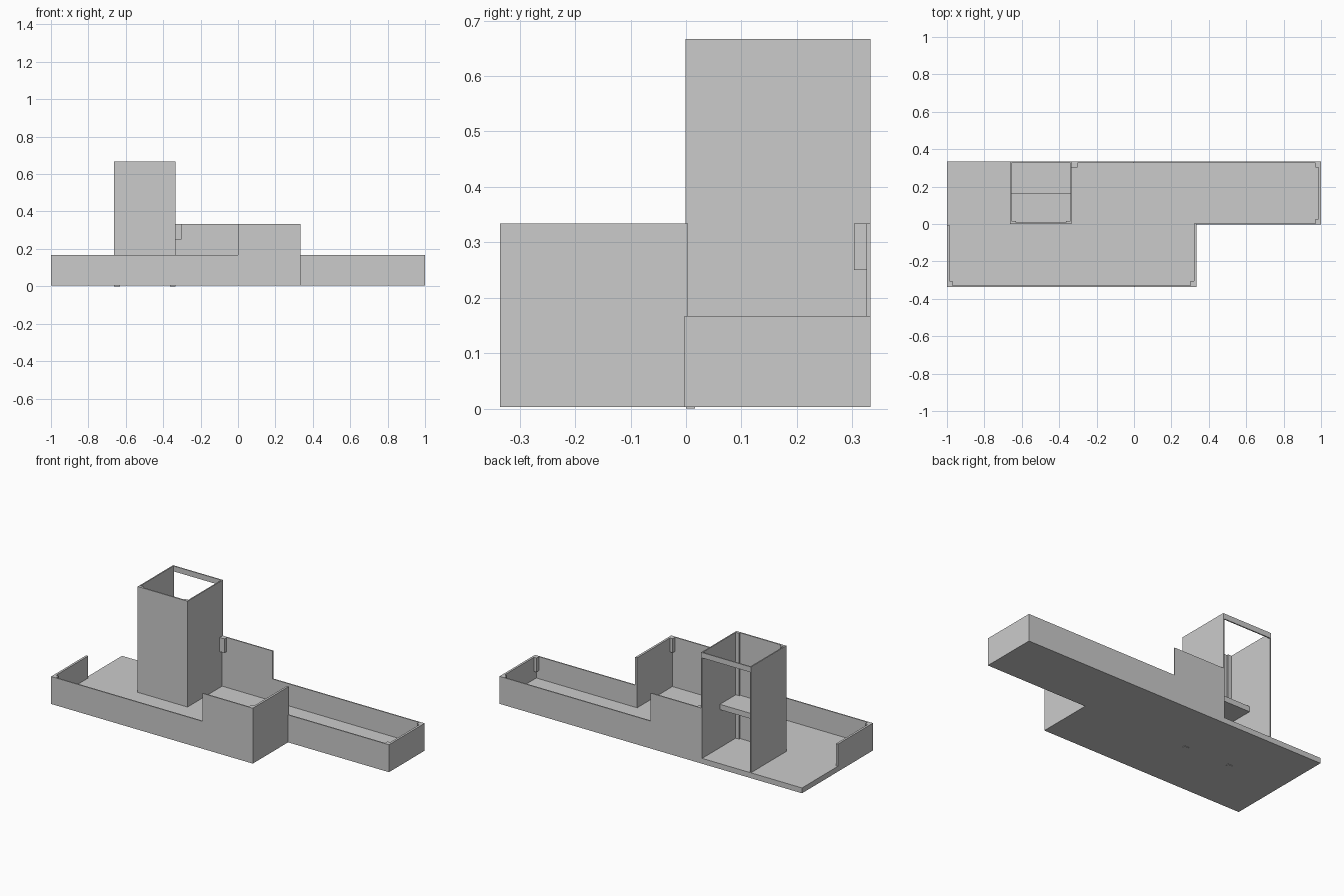
import bpy, bmesh

if "Cube" in bpy.data.objects:
    bpy.data.objects.remove(bpy.data.objects["Cube"])

BASE = 0.003      # underside of floor and walls
FLOOR = 0.035     # top of floor slab
LOW, HIGH, TOWER = 0.167, 0.334, 0.667
FRONT, MID, BACK = -0.336, -0.003, 0.333
TX, TY = 0.013, 0.007   # thickness of side walls and of front/back walls


def finish(name, bm):
    mesh = bpy.data.meshes.new(name)
    bmesh.ops.recalc_face_normals(bm, faces=bm.faces)
    bm.to_mesh(mesh)
    bm.free()
    obj = bpy.data.objects.new(name, mesh)
    bpy.context.collection.objects.link(obj)
    return obj


def box(name, x0, x1, y0, y1, z0, z1):
    bm = bmesh.new()
    bmesh.ops.create_cube(bm, size=1)
    for v in bm.verts:
        v.co.x = x1 if v.co.x > 0 else x0
        v.co.y = y1 if v.co.y > 0 else y0
        v.co.z = z1 if v.co.z > 0 else z0
    return finish(name, bm)


# L-shaped floor slab
outline = [(-1, FRONT), (0.333, FRONT), (0.333, MID), (1, MID), (1, BACK), (-1, BACK)]
bm = bmesh.new()
slab = bm.faces.new([bm.verts.new((x, y, BASE)) for x, y in outline])
ext = bmesh.ops.extrude_face_region(bm, geom=[slab], use_keep_orig=True)
for v in ext["geom"]:
    if isinstance(v, bmesh.types.BMVert):
        v.co.z = FLOOR
finish("floor", bm)

# Walls running along x
box("front_wall_low", -1, 0, FRONT, FRONT + TY, BASE, LOW)
box("front_wall_high", 0, 0.333, FRONT, FRONT + TY, BASE, HIGH)
box("wing_front_wall", 0.333, 1, MID, MID + TY, BASE, LOW)
box("back_wall_high", -0.333, 0, BACK - TY, BACK, BASE, HIGH)
box("back_wall_low", 0, 1, BACK - TY, BACK, BASE, LOW)

# Walls running along y
box("left_wall", -1, -1 + TX, FRONT, -0.005, BASE, LOW)
box("room_right_wall", 0.333 - TX, 0.333, FRONT, MID + TY, BASE, HIGH)
box("wing_right_wall", 1 - TX, 1, MID, BACK, BASE, LOW)

# Tower: three walls, open at the back and on top
TL, TR = -0.662, -0.333
box("tower_front", TL, TR, -0.001, TY, BASE, TOWER)
box("tower_left", TL, TL + TY, -0.001, BACK, BASE, TOWER)
box("tower_right", TR - TY, TR, -0.001, BACK, BASE, TOWER)
box("tower_back_beam", TL, TR, BACK - TY, BACK, 0.635, TOWER)
box("tower_shelf", TL, TR, 0, 0.165, 0.262, 0.294)
for side, x in (("left", TL), ("right", TR - 0.03)):
    box("tower_post_" + side, x, x + 0.03, 0, 0.016, 0, TOWER)

# Short brackets under the wall tops in the corners: x, y, inward directions, top
P = 0.03
brackets = [(1, BACK, -1, -1, LOW), (1, MID, -1, 1, LOW), (-1, FRONT, 1, 1, LOW),
            (0.333, FRONT, -1, 1, HIGH), (-0.333, BACK, 1, -1, HIGH)]
for i, (x, y, sx, sy, top) in enumerate(brackets):
    xs, ys = sorted((x, x + sx * P)), sorted((y, y + sy * P))
    box("corner_bracket_%d" % i, *xs, *ys, top - 0.084, top)
